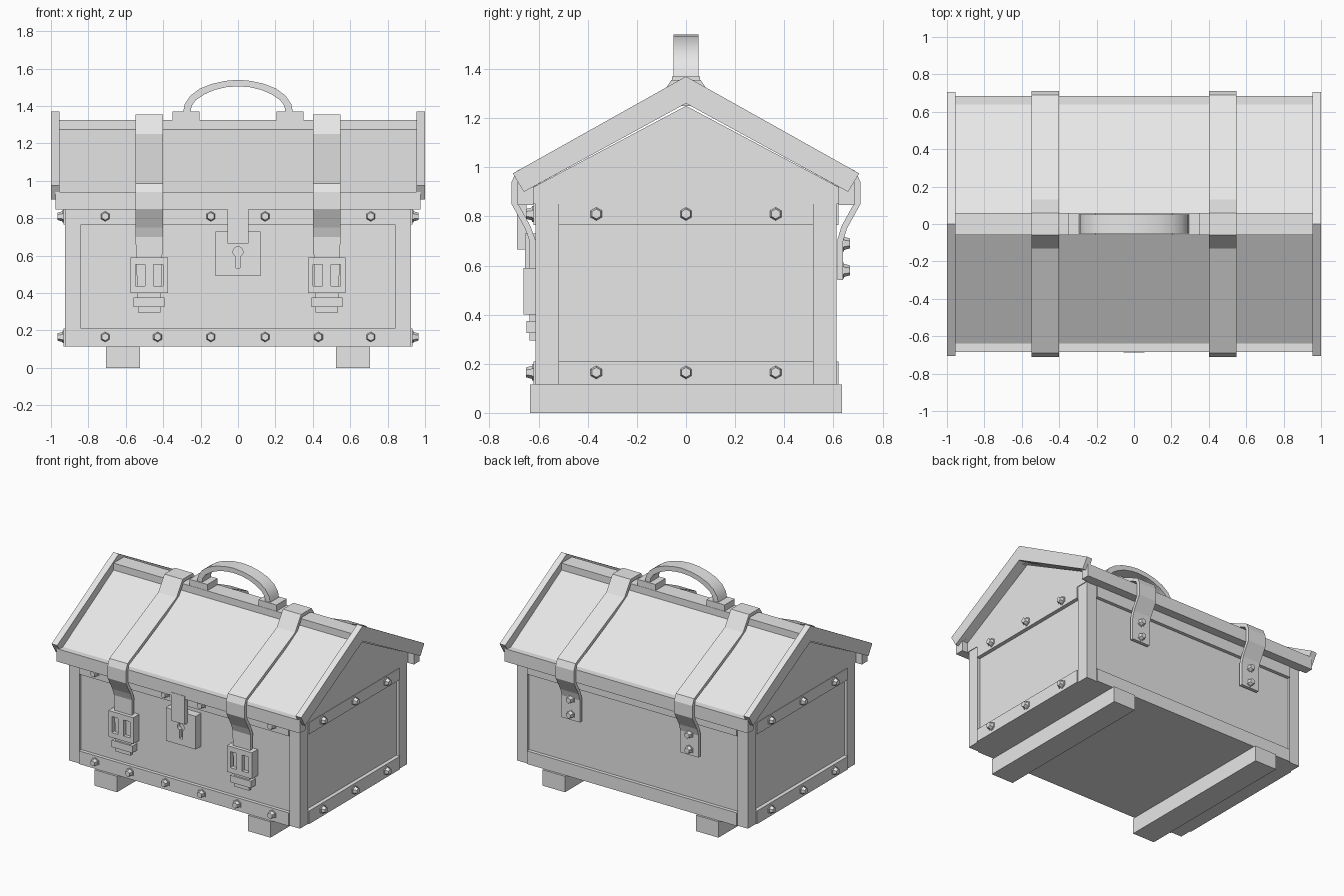
import bpy, bmesh, math
from mathutils import Matrix, Vector

if "Cube" in bpy.data.objects:
    bpy.data.objects.remove(bpy.data.objects["Cube"], do_unlink=True)

GREY = (0.8, 0.8, 0.8, 1)
mat = bpy.data.materials.new("plain grey")
mat.use_nodes = True
mat.diffuse_color = GREY
mat.node_tree.nodes["Principled BSDF"].inputs["Base Color"].default_value = GREY


def finish(name, bm):
    bmesh.ops.recalc_face_normals(bm, faces=bm.faces)
    mesh = bpy.data.meshes.new(name)
    bm.to_mesh(mesh)
    bm.free()
    mesh.materials.append(mat)
    obj = bpy.data.objects.new(name, mesh)
    bpy.context.collection.objects.link(obj)
    return obj


def box(name, x, y, z):
    """Box from (low, high) pairs."""
    bm = bmesh.new()
    bmesh.ops.create_cube(bm, size=1)
    for v in bm.verts:
        v.co = [(lo + hi) / 2 + c * (hi - lo) for c, (lo, hi) in zip(v.co, (x, y, z))]
    return finish(name, bm)


def extrude(name, points, x0, x1):
    """Closed y-z profile extruded along x."""
    bm = bmesh.new()
    face = bm.faces.new([bm.verts.new((x0, y, z)) for y, z in points])
    new = bmesh.ops.extrude_face_region(bm, geom=[face])["geom"]
    bmesh.ops.translate(bm, vec=(x1 - x0, 0, 0),
                        verts=[g for g in new if isinstance(g, bmesh.types.BMVert)])
    return finish(name, bm)


def mirrored(points):
    """Half profile on +y, from the middle outwards, continued on -y."""
    return [(-y, z) for y, z in reversed(points) if y] + points


def bolt(name, pos, direction):
    """Hexagonal stud with a tapered head."""
    bm = bmesh.new()
    for r1, r2, d, off in ((0.033, 0.033, 0.012, 0.0), (0.027, 0.02, 0.026, 0.018)):
        bmesh.ops.create_cone(bm, cap_ends=True, segments=6, radius1=r1, radius2=r2, depth=d,
                              matrix=Matrix.Translation((0, 0, off)))
    turn = Vector(direction).to_track_quat('Z', 'Y').to_matrix().to_4x4()
    bm.transform(Matrix.Translation(pos) @ turn)
    return finish(name, bm)


def cut(target, cutter):
    cutter.hide_render = True
    cutter.hide_set(True)
    mod = target.modifiers.new("cut", 'BOOLEAN')
    mod.object = cutter
    mod.solver = 'EXACT'


# Chest body: recessed core, corner posts and rails
box("body_core", (-0.905, 0.905), (-0.595, 0.595), (0.115, 0.85))
for sx in (-1, 1):
    for sy in (-1, 1):
        box("corner_post", sorted((sx * 0.84, sx * 0.925)), sorted((sy * 0.52, sy * 0.612)), (0.115, 0.85))
for z in ((0.115, 0.21), (0.765, 0.85)):
    for s in (-1, 1):
        box("long_rail", (-0.84, 0.84), sorted((s * 0.58, s * 0.62)), z)
        box("side_rail", sorted((s * 0.88, s * 0.933)), (-0.52, 0.52), z)

# Skid feet
for s in (-1, 1):
    box("foot", sorted((s * 0.525, s * 0.705)), (-0.635, 0.635), (0, 0.115))

# Gabled lid: core, roof boards, eave boards, ridge and end trims
extrude("lid_gable", mirrored([(0, 1.25), (0.62, 0.92), (0.62, 0.85)]), -0.93, 0.93)
extrude("roof_boards", mirrored([(0.06, 1.275), (0.64, 0.94), (0.64, 0.91), (0, 1.262)]), -0.96, 0.96)
box("ridge_board", (-0.96, 0.96), (-0.06, 0.06), (1.25, 1.325))
for s in (-1, 1):
    box("eave_board", (-0.975, 0.975), sorted((s * 0.62, s * 0.685)), (0.847, 0.94))
    trim = [(0, 1.37), (0.705, 0.975), (0.66, 0.90)]
    extrude("gable_trim", [(-y, z) for y, z in reversed(trim[1:])] + trim + [(0, 1.26)], s * 0.955, s)

# Studs on the front and on both ends
for s in (-1, 1):
    for x, z in ((0.71, 0.81), (0.145, 0.81), (0.71, 0.165), (0.43, 0.165), (0.145, 0.165)):
        bolt("front_stud", (s * x, -0.62, z), (0, -1, 0))
    for y in (-0.365, 0, 0.365):
        for z in (0.165, 0.81):
            bolt("side_stud", (s * 0.933, y, z), (s, 0, 0))

# Leather straps wrapped over the lid, with buckles in front and studs behind
strap_path = [(-0.637, 0.295), (-0.637, 0.70), (-0.655, 0.75), (-0.71, 0.85), (-0.71, 0.94), (-0.69, 0.985),
              (-0.13, 1.25), (-0.06, 1.355), (0.06, 1.355), (0.13, 1.25), (0.69, 0.985),
              (0.71, 0.94), (0.71, 0.85), (0.655, 0.75), (0.64, 0.70), (0.64, 0.54)]


def strap(cx):
    bm = bmesh.new()
    rows = []
    for y, z in strap_path:
        half = 0.06 if z < 0.3 or (y < 0 and z < 0.5) else 0.073
        rows.append([bm.verts.new((cx + d * half, y, z)) for d in (-1, 1)])
    for a, b in zip(rows, rows[1:]):
        bm.faces.new((a[0], a[1], b[1], b[0]))
    obj = finish("strap", bm)
    # Make the ribbon face outwards, then thicken it inwards
    top = max(obj.data.polygons, key=lambda p: p.center.z)
    if top.normal.z < 0:
        obj.data.flip_normals()
    mod = obj.modifiers.new("thickness", 'SOLIDIFY')
    mod.thickness = 0.024
    mod.offset = -1
    mod.use_even_offset = True


for s in (-1, 1):
    cx = s * 0.475
    strap(cx)
    # Buckle frame with three uprights and two crossbars
    for a, b in ((-0.1, -0.073), (-0.022, 0.022), (0.073, 0.1)):
        box("buckle_upright", (cx + a, cx + b), (-0.662, -0.595), (0.40, 0.59))
    for z in ((0.40, 0.437), (0.553, 0.59)):
        box("buckle_crossbar", (cx - 0.1, cx + 0.1), (-0.662, -0.595), z)
    box("strap_loop", (cx - 0.083, cx + 0.083), (-0.65, -0.595), (0.325, 0.375))
    for z in (0.58, 0.69):
        bolt("strap_stud", (cx, 0.637, z), (0, 1, 0))

# Lock plate with a keyhole, and the hasp over it
plate = box("lock_plate", (-0.12, 0.12), (-0.655, -0.59), (0.49, 0.73))
bm = bmesh.new()
bmesh.ops.create_cone(bm, cap_ends=True, segments=16, radius1=0.027, radius2=0.027, depth=0.06,
                      matrix=Matrix.Translation((0, -0.655, 0.62)) @ Matrix.Rotation(math.pi / 2, 4, 'X'))
cut(plate, finish("keyhole_round_cutter", bm))
cut(plate, box("keyhole_slot_cutter", (-0.012, 0.012), (-0.685, -0.625), (0.535, 0.62)))
box("hasp", (-0.055, 0.055), (-0.688, -0.65), (0.665, 0.87))

# Carrying handle on two mounts
for s in (-1, 1):
    box("handle_mount", sorted((s * 0.205, s * 0.35)), (-0.058, 0.058), (1.31, 1.37))
outer = [(0.295, 1.36), (0.285, 1.41), (0.255, 1.455), (0.205, 1.492), (0.14, 1.518), (0.07, 1.534), (0, 1.54)]
inner = [(0.255, 1.36), (0.248, 1.40), (0.225, 1.432), (0.18, 1.462), (0.125, 1.486), (0.065, 1.50), (0, 1.505)]
bm = bmesh.new()
rings = []
for (ox, oz), (ix, iz) in zip(mirrored(outer[::-1]), mirrored(inner[::-1])):
    rings.append([bm.verts.new(p) for p in ((ox, -0.05, oz), (ox, 0.05, oz), (ix, 0.05, iz), (ix, -0.05, iz))])
for a, b in zip(rings, rings[1:]):
    for i in range(4):
        j = (i + 1) % 4
        bm.faces.new((a[i], a[j], b[j], b[i]))
bm.faces.new(rings[0])
bm.faces.new(rings[-1])
handle = finish("handle", bm)
bpy.ops.object.select_all(action='DESELECT')
handle.select_set(True)
bpy.context.view_layer.objects.active = handle
bpy.ops.object.shade_smooth_by_angle(angle=math.radians(40))
